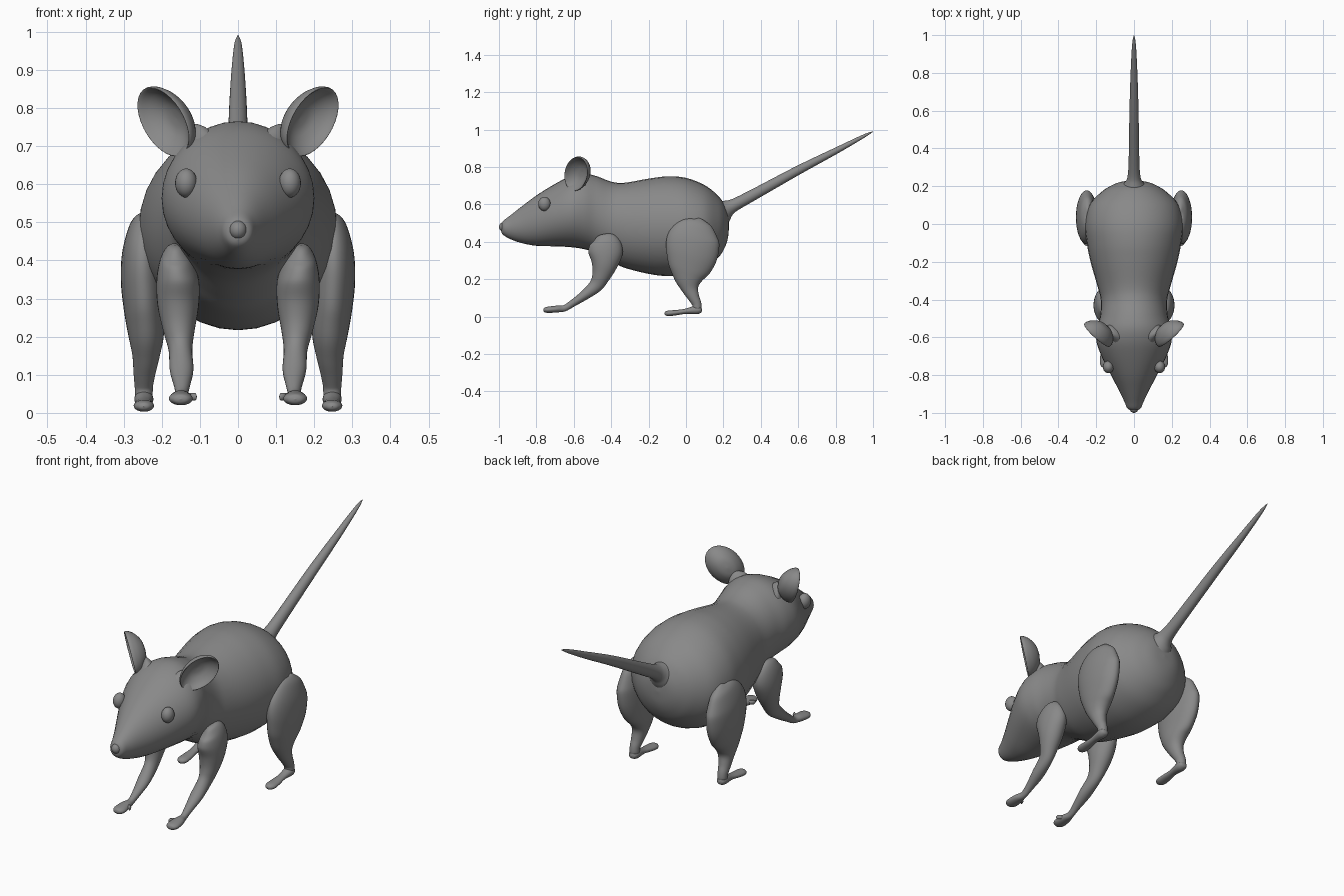
import bpy, bmesh, math
from mathutils import Vector as V

grey = bpy.data.materials.new("dark grey")
grey.diffuse_color = (.25, .25, .25, 1)


def skin(bm, rings, n=32):
    """Bridge elliptical rings given as (centre, half-axis a, half-axis b)."""
    rows = []
    for c, a, b in rings:
        rows.append([bm.verts.new(c + a * math.cos(2 * math.pi * i / n) + b * math.sin(2 * math.pi * i / n))
                     for i in range(n)])
    for r, s in zip(rows, rows[1:]):
        for i in range(n):
            bm.faces.new((r[i], r[(i + 1) % n], s[(i + 1) % n], s[i]))
    bm.faces.new(rows[0])
    bm.faces.new(rows[-1])


def smooth_path(pts, steps=5):
    """Catmull-Rom interpolation of tuples."""
    p = [pts[0]] + pts + [pts[-1]]
    out = []
    for i in range(1, len(p) - 2):
        for k in range(steps):
            t = k / steps
            out.append([0.5 * (2 * b + (c - a) * t + (2 * a - 5 * b + 4 * c - d) * t * t
                               + (3 * b - a - 3 * c + d) * t ** 3)
                        for a, b, c, d in zip(p[i - 1], p[i], p[i + 1], p[i + 2])])
    return out + [list(pts[-1])]


def loft(bm, stations, axis=None):
    """Stations are (x, y, z, half width, half depth); rings follow the path unless axis is set."""
    s = smooth_path(stations)
    rings = []
    for i, q in enumerate(s):
        a, b = s[max(i - 1, 0)], s[min(i + 1, len(s) - 1)]
        t = axis or V((0, b[1] - a[1], b[2] - a[2])).normalized()
        rings.append((V(q[:3]), V((max(q[3], .001), 0, 0)), V((1, 0, 0)).cross(t) * max(q[4], .001)))
    skin(bm, rings)


def finish(name, bm, mirror=False):
    bmesh.ops.recalc_face_normals(bm, faces=bm.faces)
    me = bpy.data.meshes.new(name)
    for f in bm.faces:
        f.smooth = True
    bm.to_mesh(me)
    bm.free()
    me.materials.append(grey)
    ob = bpy.data.objects.new(name, me)
    bpy.context.collection.objects.link(ob)
    if mirror:
        ob.modifiers.new("mirror", 'MIRROR').use_mirror_merge = False


def ball(name, loc, size, mirror=False):
    bm = bmesh.new()
    bmesh.ops.create_uvsphere(bm, u_segments=24, v_segments=16, radius=1)
    for v in bm.verts:
        v.co = V([l + s * c for l, s, c in zip(loc, size, v.co)])
    finish(name, bm, mirror)


# Body and head: y, top, bottom, half width
profile = [(-.988, .49, .455, .004), (-.977, .512, .437, .034), (-.94, .541, .415, .051), (-.88, .588, .394, .08),
           (-.8, .648, .379, .122), (-.7, .71, .376, .172), (-.62, .75, .372, .199), (-.55, .765, .362, .195),
           (-.48, .752, .341, .178), (-.4, .722, .297, .176), (-.33, .716, .262, .193), (-.2, .738, .229, .23),
           (-.1, .75, .217, .25), (0, .742, .224, .26), (.1, .703, .258, .237), (.17, .648, .313, .172),
           (.205, .60, .365, .117), (.224, .55, .42, .065), (.23, .486, .484, .002)]
bm = bmesh.new()
loft(bm, [(0, y, (t + b) / 2, w, (t - b) / 2) for y, t, b, w in profile], V((0, 1, 0)))
finish("body", bm)

# Tail with flared root
bm = bmesh.new()
loft(bm, [(0, .165, .547, .09, .09), (0, .2, .566, .062, .065), (0, .225, .58, .043, .045), (0, .26, .598, .033, .034),
          (0, .35, .646, .028, .03), (0, .6, .783, .024, .024), (0, .8, .886, .018, .017),
          (0, .95, .965, .010, .009), (0, 1, .99, .001, .001)])
finish("tail", bm)

# Front legs: arm, paw and thumb
bm = bmesh.new()
loft(bm, [(.165, -.45, .44, 0, 0), (.165, -.448, .433, .02, .036), (.163, -.437, .40, .042, .079),
          (.158, -.43, .345, .056, .092), (.157, -.436, .28, .054, .07), (.155, -.455, .215, .041, .048),
          (.151, -.483, .165, .031, .037), (.148, -.545, .113, .031, .026), (.147, -.605, .072, .021, .019),
          (.148, -.65, .045, .016, .017), (.15, -.69, .041, .027, .018), (.15, -.735, .037, .031, .017),
          (.15, -.757, .036, .02, .012), (.15, -.763, .036, 0, 0)])
skin(bm, [(V((.15 - .042 * t, -.675 - .035 * t, .042)), V((0, .011 * r, 0)), V((0, 0, .011 * r)))
          for t, r in ((0, .5), (.3, 1), (.7, .9), (.9, .9), (.97, .6), (1, .1))], 16)
finish("front_legs", bm, True)

# Hind legs: thigh, shin and long foot
bm = bmesh.new()
loft(bm, [(.245, .055, .525, 0, 0), (.245, .055, .519, .018, .045), (.247, .05, .49, .038, .095),
          (.25, .038, .42, .054, .138), (.25, .033, .34, .057, .139), (.246, .022, .26, .052, .115),
          (.241, .016, .2, .046, .078), (.241, .022, .15, .036, .046), (.245, .04, .105, .029, .031),
          (.247, .057, .07, .024, .025), (.247, .06, .04, .021, .022), (.247, .06, .028, 0, 0)])
loft(bm, [(.247, .086, .035, 0, 0), (.247, .08, .035, .018, .015), (.247, .055, .036, .025, .023),
          (.247, 0, .029, .02, .014), (.247, -.05, .022, .025, .014), (.247, -.09, .018, .026, .015),
          (.247, -.11, .017, .015, .01), (.247, -.116, .017, 0, 0)])
finish("hind_legs", bm, True)

# Ears: cupped disc facing outward and forward, blended to the head by a flared stem behind it
c, u = V((.19, -.583, .765)), V((.57, .38, .71)).normalized()
v = V((.65, -.7, -.25)).cross(u).normalized()
n = u.cross(v)
if n.y > 0:
    n = -n
cup = smooth_path([(.01, -.04), (.4, -.035), (.75, -.015), (.94, .006), (.99, .008), (1, 0), (.96, -.012),
                   (.8, -.034), (.45, -.058), (.01, -.065)], 3)
bm = bmesh.new()
skin(bm, [(c + n * d, u * (.106 * r), v * (.076 * r)) for r, d in cup])
base, top = V((.095, -.575, .665)), c - u * .035 - n * .055
skin(bm, [(base.lerp(top, t), v * a, n * b)
          for t, a, b in ((0, .09, .075), (.2, .074, .055), (.4, .063, .04), (.6, .053, .029),
                          (.8, .036, .018), (1, .01, .004))])
finish("ears", bm, True)

# Eyes and nose
ball("eyes", (.136, -.757, .603), (.029, .033, .038), True)
ball("nose", (0, -.975, .48), (.023, .025, .025))
